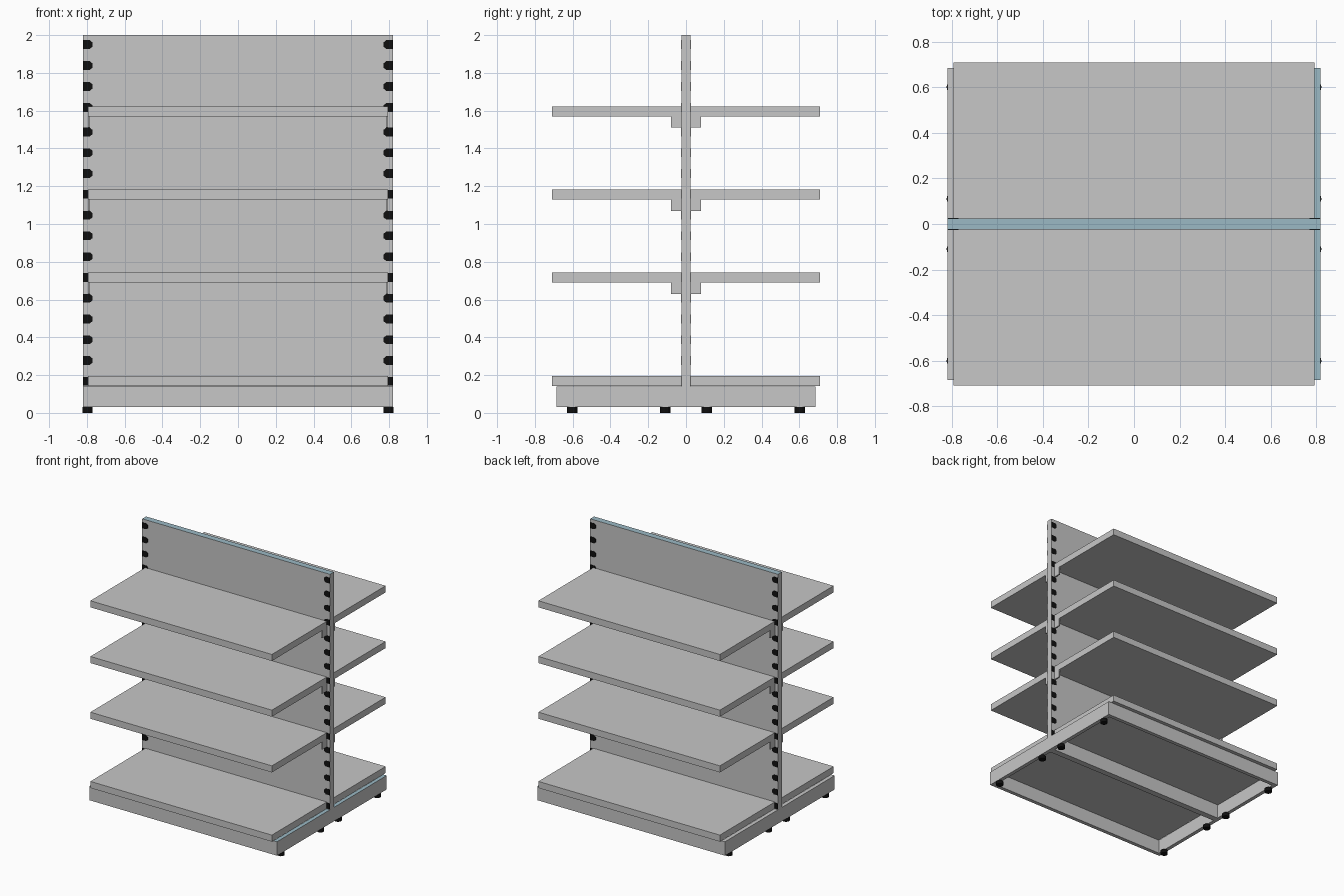
import bpy
import bmesh
from mathutils import Vector

if "Cube" in bpy.data.objects:
    bpy.data.objects.remove(bpy.data.objects["Cube"], do_unlink=True)


def material(name, rgb):
    mat = bpy.data.materials.new(name)
    mat.use_nodes = True
    mat.diffuse_color = (*rgb, 1)
    mat.node_tree.nodes["Principled BSDF"].inputs["Base Color"].default_value = (*rgb, 1)
    return mat


GREY = material("light grey metal", (0.57, 0.57, 0.57))
BLUE = material("pale blue trim", (0.33, 0.49, 0.56))
BLACK = material("black rubber", (0.005, 0.005, 0.005))


def finish(name, bm, mats):
    bmesh.ops.recalc_face_normals(bm, faces=bm.faces)
    mesh = bpy.data.meshes.new(name)
    bm.to_mesh(mesh)
    bm.free()
    for mat in mats:
        mesh.materials.append(mat)
    obj = bpy.data.objects.new(name, mesh)
    bpy.context.collection.objects.link(obj)
    return obj


def box(name, low, high, blue_top=False):
    """Box between two corners, optionally with a blue top face."""
    low, high = Vector(low), Vector(high)
    bm = bmesh.new()
    bmesh.ops.create_cube(bm, size=1)
    for v in bm.verts:
        v.co = (low + high) / 2 + v.co * (high - low)
    bm.normal_update()
    for f in bm.faces:
        f.material_index = int(blue_top and f.normal.z > 0.5)
    return finish(name, bm, [GREY, BLUE])


W, D = 0.82, 0.685          # half width and depth of the base
BOTTOM, TOP = 0.03, 0.14    # height range of the base frame
PANEL = 0.024               # half thickness of the back panel

# Central panel with blue top edge
box("back_panel", (-W, -PANEL, BOTTOM), (W, PANEL, 2), blue_top=True)

# Open base frame; only the left rail has a blue top
for side, label in ((-1, "right"), (1, "left")):
    xs = sorted((side * 0.79, side * W))
    box(f"base_rail_{label}", (xs[0], -D, BOTTOM), (xs[1], D, TOP), blue_top=side > 0)
for side, label in ((-1, "front"), (1, "back")):
    ys = sorted((side * (D - 0.03), side * D))
    box(f"base_rail_{label}", (-0.79, ys[0], BOTTOM), (0.79, ys[1], TOP))

# Shelves on both faces, the upper three held by end brackets
for side, label in ((-1, "front"), (1, "back")):
    ys = sorted((side * PANEL, side * 0.71))
    by = sorted((side * PANEL, side * 0.08))
    for i, z in enumerate((0.143, 0.69, 1.13, 1.57)):
        box(f"shelf_{label}_{i}", (-0.793, ys[0], z), (0.793, ys[1], z + 0.052))
        if i:
            for x in (-0.793, 0.783):
                box(f"shelf_bracket_{label}_{i}", (x, by[0], z - 0.06), (x + 0.01, by[1], z))

# Mounting slots down both edges of each panel face
slot_heights = [0.167 + 0.11 * i for i in range(13)] + [1.617 + 0.111 * i for i in range(4)]
slot_profile = ((0.82, -0.023), (0.785, -0.023), (0.771, -0.012),
                (0.771, 0.012), (0.785, 0.023), (0.82, 0.023))
bm = bmesh.new()
for z in slot_heights:
    for sx in (-1, 1):
        for sy in (-1, 1):
            verts = [bm.verts.new((sx * x, sy * PANEL, z + dz)) for x, dz in slot_profile]
            face = bm.faces.new(verts)
            ext = bmesh.ops.extrude_face_region(bm, geom=[face])["geom"]
            bmesh.ops.translate(bm, vec=(0, sy * 0.002, 0),
                                verts=[g for g in ext if isinstance(g, bmesh.types.BMVert)])
finish("mounting_slots", bm, [BLACK])

# Round feet under the base
for x in (-0.797, 0.797):
    for y in (-0.602, -0.11, 0.11, 0.602):
        bm = bmesh.new()
        bmesh.ops.create_cone(bm, cap_ends=True, segments=12, radius1=0.027,
                              radius2=0.027, depth=BOTTOM)
        bmesh.ops.translate(bm, vec=(x, y, BOTTOM / 2), verts=bm.verts)
        finish("foot", bm, [BLACK])
